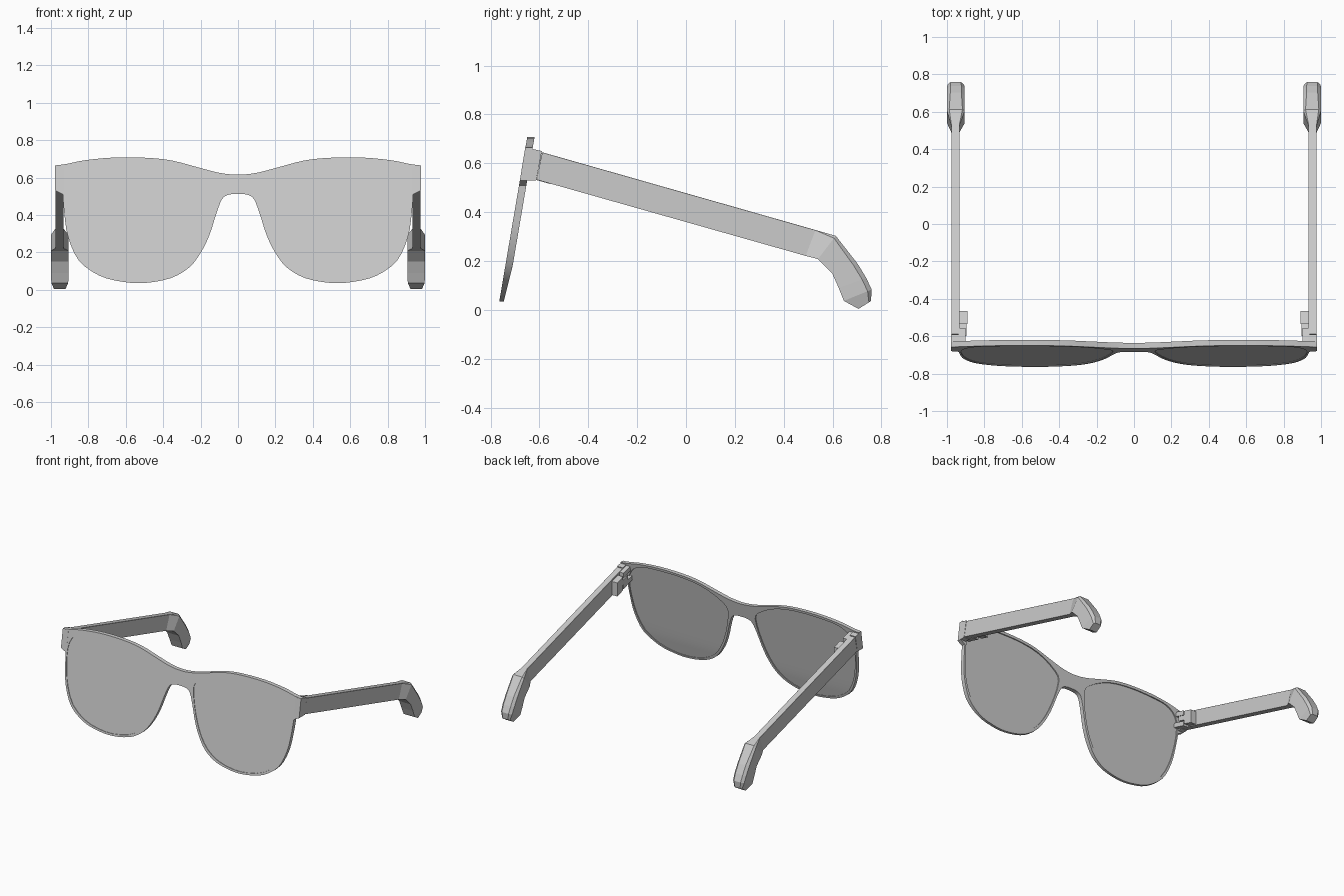
import bpy, bmesh
from mathutils import Vector

if "Cube" in bpy.data.objects:
    bpy.data.objects.remove(bpy.data.objects["Cube"])


def add_object(name, bm, mirror=False):
    bmesh.ops.remove_doubles(bm, verts=bm.verts, dist=0.0002)
    bmesh.ops.recalc_face_normals(bm, faces=bm.faces)
    me = bpy.data.meshes.new(name)
    bm.to_mesh(me)
    bm.free()
    ob = bpy.data.objects.new(name, me)
    bpy.context.collection.objects.link(ob)
    if mirror:
        m = ob.modifiers.new("mirror", 'MIRROR')
        m.use_mirror_merge = False
    return ob


def smooth_loop(pts, corners=(), steps=3):
    """Closed smooth curve through pts, with sharp corners where asked."""
    n, out = len(pts), []
    v = [Vector(p) for p in pts]

    def tangent(i):
        if tuple(pts[i]) in corners:
            return Vector((0, 0))
        return (v[(i + 1) % n] - v[i - 1]) / 2
    for i in range(n):
        a, b = v[i], v[(i + 1) % n]
        ta, tb = tangent(i), tangent((i + 1) % n)
        for s in range(steps):
            t = s / steps
            out.append(a * (2*t**3 - 3*t*t + 1) + ta * (t**3 - 2*t*t + t)
                       + b * (3*t*t - 2*t**3) + tb * (t**3 - t*t))
    return out


def front_slab(name, loops, y_front, y_back, mirror=False):
    """Filled outline with holes, extruded and leaned back like the front."""
    cu = bpy.data.curves.new(name + "_outline", 'CURVE')
    cu.dimensions, cu.fill_mode, cu.extrude = '2D', 'BOTH', 0.5
    for loop in loops:
        sp = cu.splines.new('POLY')
        sp.points.add(len(loop) - 1)
        for p, c in zip(sp.points, loop):
            p.co = (c[0], c[1], 0, 1)
        sp.use_cyclic_u = True
    tmp = bpy.data.objects.new(name + "_outline", cu)
    bpy.context.collection.objects.link(tmp)
    dg = bpy.context.evaluated_depsgraph_get()
    me = bpy.data.meshes.new_from_object(tmp.evaluated_get(dg))
    bpy.data.objects.remove(tmp)
    bm = bmesh.new()
    bm.from_mesh(me)
    for vert in bm.verts:
        x, z, d = vert.co
        thin = min(1, 0.6 + 0.4 * (z - 0.03) / 0.15)
        y = -0.68 + (z - 0.53) * 0.17
        y += y_front if d > 0 else y_back * thin
        vert.co = (x, y, z)
    ob = add_object(name, bm, mirror)
    bpy.ops.object.select_all(action='DESELECT')
    bpy.context.view_layer.objects.active = ob
    ob.select_set(True)
    bpy.ops.object.shade_smooth_by_angle(angle=0.6)
    return ob


def loft(name, rings):
    bm = bmesh.new()
    rows = [[bm.verts.new(p) for p in r] for r in rings]
    n = len(rows[0])
    for a, b in zip(rows, rows[1:]):
        for i in range(n):
            j = (i + 1) % n
            bm.faces.new((a[i], a[j], b[j], b[i]))
    bm.faces.new(rows[0])
    bm.faces.new(rows[-1])
    return add_object(name, bm, True)


def side_prism(name, profile, x0, x1):
    return loft(name, [[(x, y, z) for y, z in profile] for x in (x0, x1)])


# Front frame: half outline from the brow centre round to the nose arch
half = [(0, .615), (.1, .625), (.22, .656), (.35, .69), (.48, .705), (.66, .707),
        (.82, .692), (.92, .672), (.978, .665), (.978, .53), (.937, .51),
        (.928, .40), (.908, .28), (.85, .155), (.74, .075), (.62, .043), (.50, .036),
        (.36, .062), (.26, .12), (.195, .205), (.15, .30), (.115, .41),
        (.085, .485), (.05, .508), (0, .512)]
outline = half + [(-x, z) for x, z in reversed(half[1:-1])]
corners = {(s * x, z) for s in (1, -1) for x, z in ((.978, .665), (.978, .53), (.937, .51))}

# Lens opening
lens = [(.112, .53), (.15, .585), (.26, .645), (.38, .677), (.54, .69), (.72, .685),
        (.81, .673), (.875, .64), (.915, .58), (.925, .49), (.914, .38), (.892, .28),
        (.838, .168), (.735, .09), (.62, .057), (.50, .05), (.37, .076), (.275, .132),
        (.212, .21), (.168, .30), (.132, .41)]
right = smooth_loop(lens, steps=2)
left = [(-p[0], p[1]) for p in right]
front_slab("front_frame", [smooth_loop(outline, corners), right, left], 0, .03)
front_slab("lenses", [right], .004, .022, mirror=True)

# End pieces joining the frame to the arms
side_prism("end_pieces", [(-.658, .665), (-.59, .65), (-.613, .53), (-.68, .53)], .932, .978)

# Arms with flared, hooked ear tips: top point, bottom point, x range, top chamfer
sections = [((-.588, .645), (-.612, .533), .933, .977, .001),
            ((.53, .327), (.49, .221), .933, .977, .001),
            ((.613, .303), (.54, .208), .905, 1.0, .012),
            ((.703, .188), (.598, .150), .905, 1.0, .018),
            ((.738, .130), (.625, .090), .905, 1.0, .018),
            ((.760, .083), (.646, .037), .908, .998, .018),
            ((.757, .036), (.706, .004), .922, .984, .010)]
rings = []
for top, bot, x0, x1, c in sections:
    t, b = Vector(top), Vector(bot)
    m = t + (b - t).normalized() * c
    rings.append([(x0, *b), (x1, *b), (x1, *m), (x1 - c, *t), (x0 + c, *t), (x0, *m)])
loft("arms", rings)


# Hinges on the inside of the arms: leaf block, middle knuckle, two frame tines
def hinge_bar(name, y0, y1, z0, z1, x0=.89, x1=.937):
    drop = lambda y: -.285 * (y + .6)
    side_prism(name, [(y0, z0 + drop(y0)), (y1, z0 + drop(y1)),
                      (y1, z1 + drop(y1)), (y0, z1 + drop(y0))], x0, x1)


hinge_bar("hinge_leaf", -.535, -.465, .535, .635)
hinge_bar("hinge_knuckle", -.60, -.53, .568, .605, .895)
hinge_bar("hinge_tine_top", -.655, -.555, .61, .645, .90)
hinge_bar("hinge_tine_bottom", -.665, -.555, .528, .563, .90)
